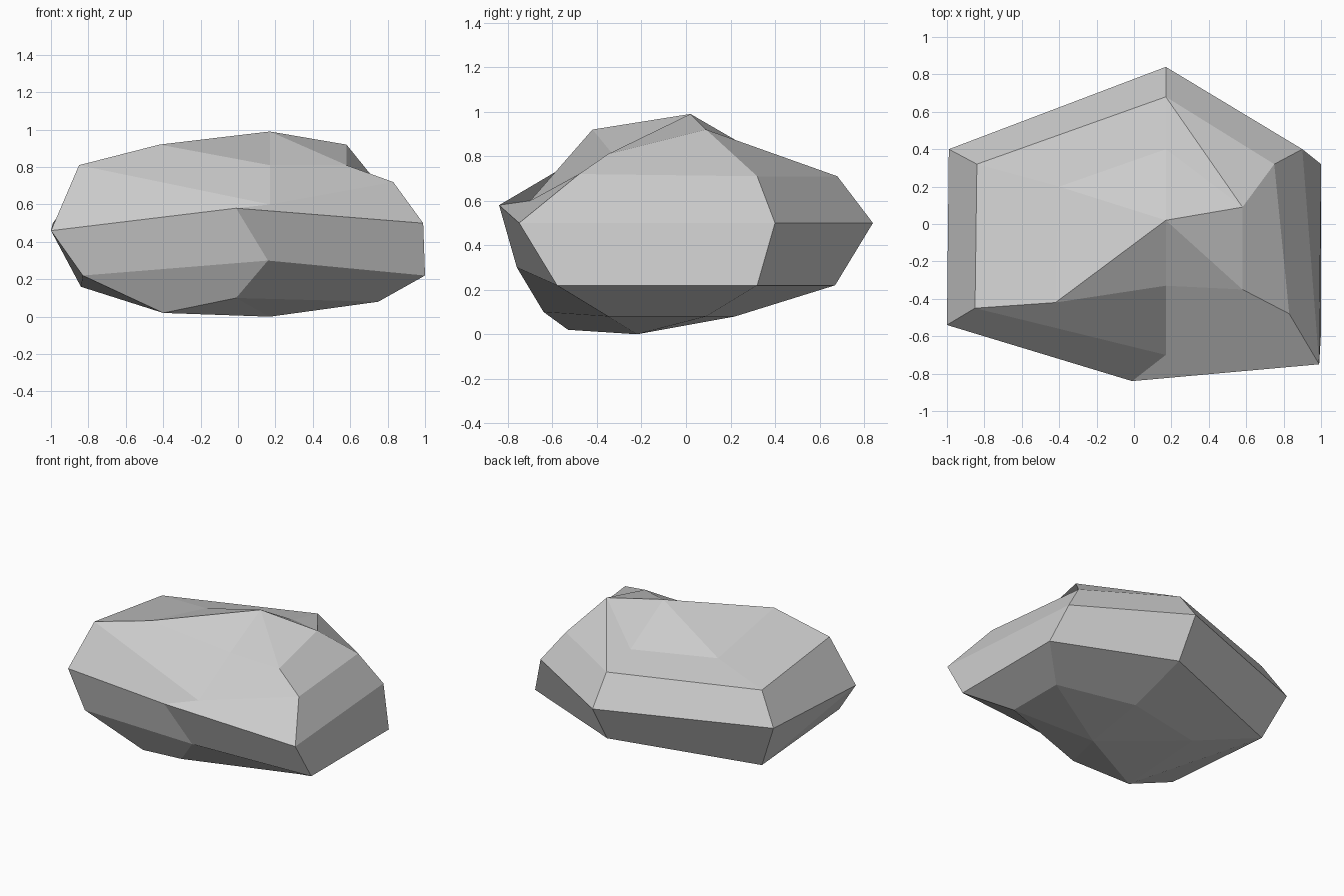
import bpy
import bmesh

# Remove the default cube
default_cube = bpy.data.objects.get("Cube")
if default_cube:
    bpy.data.objects.remove(default_cube, do_unlink=True)


def make_material(name, colour):
    """Plain flat material, same colour in viewport and render."""
    material = bpy.data.materials.new(name)
    material.use_nodes = True
    material.diffuse_color = colour
    shader = material.node_tree.nodes["Principled BSDF"]
    shader.inputs["Base Color"].default_value = colour
    shader.inputs["Roughness"].default_value = 0.9
    return material


def add_band(bm, upper, lower, creases):
    """Join two rings with facets; creases says which facets fold, and how."""
    count = len(upper)
    for i in range(count):
        j = (i + 1) % count
        a, b, c, d = upper[i], lower[i], lower[j], upper[j]
        fold = creases.get(i)
        if fold == "falling":
            bm.faces.new((a, b, c))
            bm.faces.new((a, c, d))
        elif fold == "rising":
            bm.faces.new((a, b, d))
            bm.faces.new((b, c, d))
        else:
            bm.faces.new((a, b, c, d))


def add_cap(bm, tip, ring):
    """Close a ring with a fan of triangles."""
    for i, vert in enumerate(ring):
        bm.faces.new((tip, vert, ring[(i + 1) % len(ring)]))


def build_rock(name, top, rings, bottom, creases, material):
    bm = bmesh.new()
    loops = [[bm.verts.new(point) for point in ring] for ring in rings]
    add_cap(bm, bm.verts.new(top), loops[0])
    for level in range(len(loops) - 1):
        add_band(bm, loops[level], loops[level + 1], creases.get(level, {}))
    add_cap(bm, bm.verts.new(bottom), loops[-1])
    bmesh.ops.recalc_face_normals(bm, faces=bm.faces[:])

    mesh = bpy.data.meshes.new(name)
    bm.to_mesh(mesh)
    bm.free()
    mesh.materials.append(material)
    mesh.shade_flat()
    rock = bpy.data.objects.new(name, mesh)
    bpy.context.collection.objects.link(rock)
    return rock


# Six-sided cross-sections, each running from the back round by the right side
crown = [(.17, .4, .77), (-.4, .2, .78), (-.42, -.42, .92),
         (.17, -.33, .81), (.58, -.35, .81), (.58, .09, .92)]
shoulder = [(.17, .68, .71), (-.84, .32, .71), (-.85, -.45, .81),
            (.17, -.7, .6), (.83, -.48, .72), (.75, .32, .71)]
girth = [(.17, .84, .5), (-.99, .4, .5), (-1, -.54, .46),
         (-.01, -.84, .58), (.99, -.75, .5), (.9, .4, .5)]
flank = [(.17, .67, .22), (-.84, .32, .16), (-.83, -.59, .22),
         (.16, -.76, .3), (1, -.58, .22), (1, .32, .22)]
foot = [(.17, .22, .08), (-.42, .1, .08), (-.4, -.53, .02),
        (-.01, -.64, .1), (.75, -.35, .08), (.75, .09, .08)]

# Facets that fold along a diagonal, by band and side
folds = {
    0: {5: "falling"},
    2: {1: "rising"},
    3: {1: "falling"},
}

stone_grey = make_material("stone grey", (.6, .6, .6, 1))
build_rock("rock", (.17, .02, .99), [crown, shoulder, girth, flank, foot],
           (.17, -.22, 0), folds, stone_grey)
